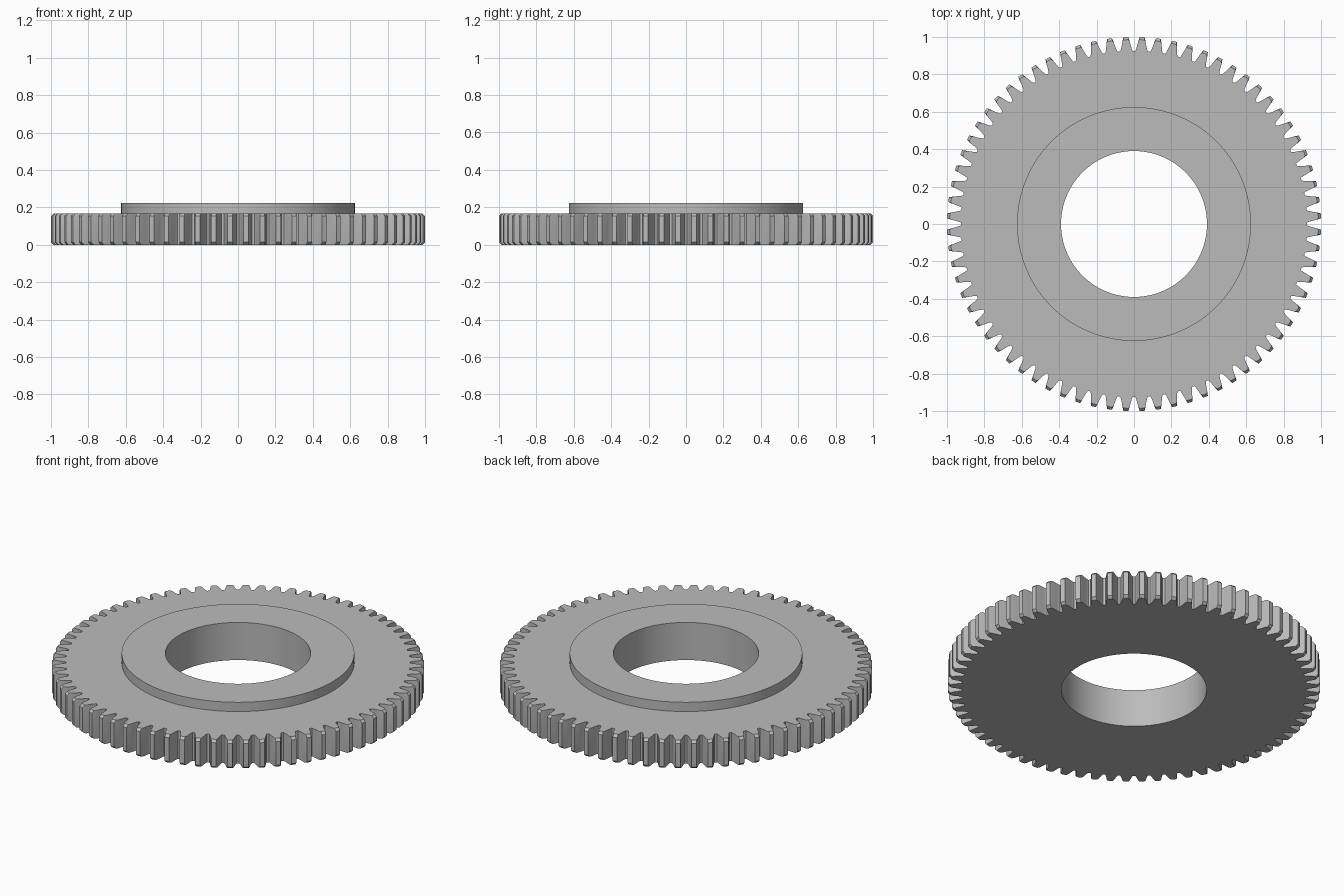
import bpy
import bmesh
from math import cos, sin, tau, radians

cube = bpy.data.objects.get("Cube")
if cube:
    bpy.data.objects.remove(cube)

TEETH = 72
ROOT, TIP, CHAMFER = 0.925, 1.0, 0.014
HUB_R, BORE_R = 0.625, 0.39
GEAR_H, HUB_H = 0.168, 0.223

# Half of one tooth: (fraction of pitch from tooth centre, radius)
flank = [(0.42, ROOT), (0.36, 0.935), (0.30, 0.952), (0.23, 0.976), (0.15, TIP)]
tooth = [(-f, r) for f, r in flank] + [(f, r) for f, r in reversed(flank)]
outline = [((i + 0.5 + f) * tau / TEETH, r) for i in range(TEETH) for f, r in tooth]

steel = bpy.data.materials.new("grey steel")
steel.use_nodes = True
grey = (0.5, 0.5, 0.5, 1)
steel.diffuse_color = grey
steel.node_tree.nodes["Principled BSDF"].inputs["Base Color"].default_value = grey

# Gear body: cross-section rings from the bore's foot, round the teeth, over the hub
bm = bmesh.new()


def ring(z, radius=None, limit=TIP):
    verts = []
    for a, r in outline:
        r = radius or min(r, limit)
        verts.append(bm.verts.new((r * cos(a), r * sin(a), z)))
    return verts


rings = [
    ring(0, BORE_R),
    ring(0, limit=TIP - CHAMFER),
    ring(CHAMFER),
    ring(GEAR_H - CHAMFER),
    ring(GEAR_H, limit=TIP - CHAMFER),
    ring(GEAR_H, HUB_R),
    ring(HUB_H, HUB_R),
    ring(HUB_H, BORE_R),
]
count = len(outline)
for k, lower in enumerate(rings):
    upper = rings[(k + 1) % len(rings)]
    for i in range(count):
        j = (i + 1) % count
        bm.faces.new((lower[i], lower[j], upper[j], upper[i]))
bmesh.ops.recalc_face_normals(bm, faces=bm.faces)

mesh = bpy.data.meshes.new("spur_gear")
bm.to_mesh(mesh)
bm.free()
mesh.materials.append(steel)
gear = bpy.data.objects.new("spur_gear", mesh)
bpy.context.collection.objects.link(gear)

# Smooth bore and hub walls, crisp edges
bpy.context.view_layer.objects.active = gear
gear.select_set(True)
bpy.ops.object.shade_smooth_by_angle(angle=radians(25))
